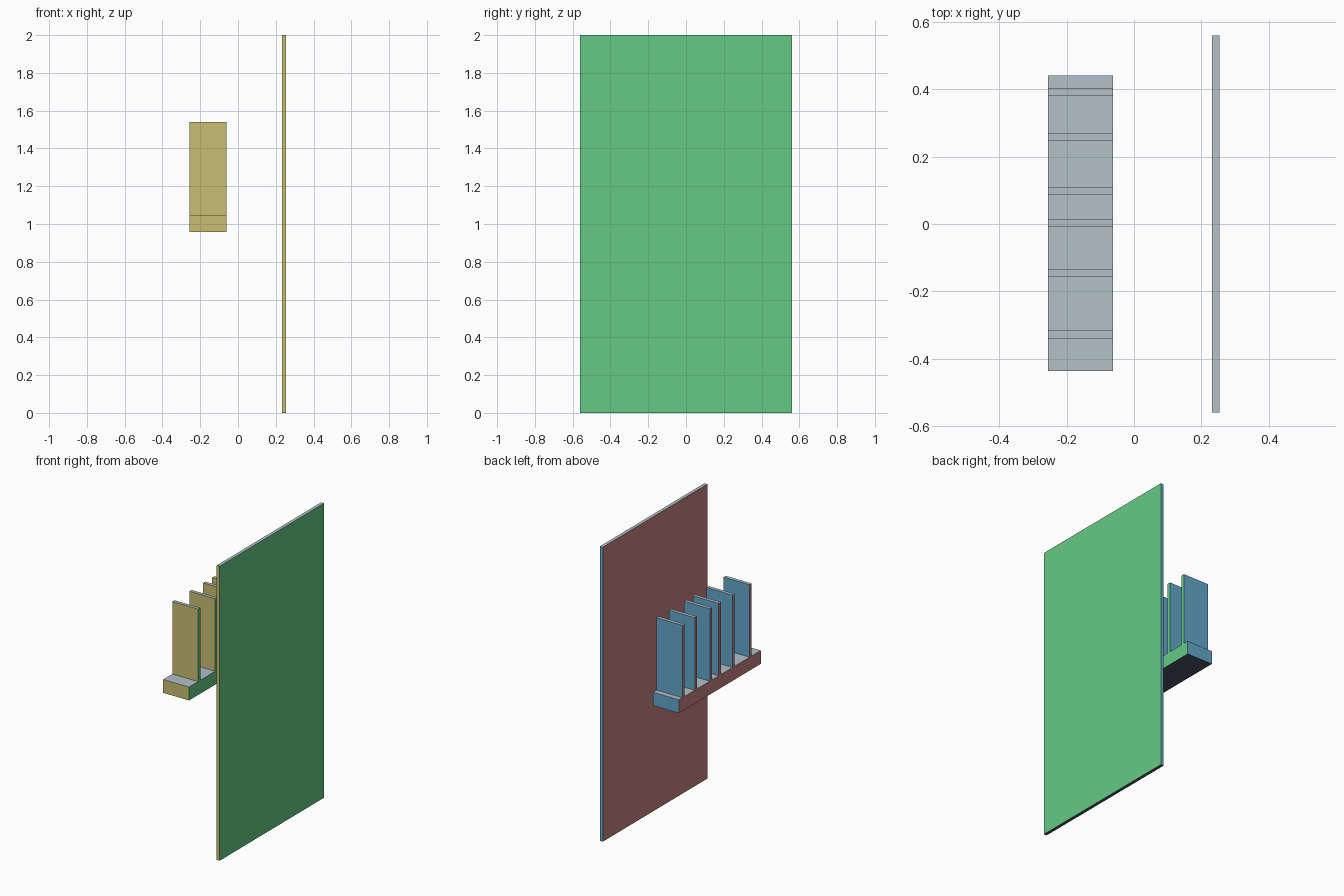
import bpy
import bmesh
from mathutils import Vector

if "Cube" in bpy.data.objects:
    bpy.data.objects.remove(bpy.data.objects["Cube"])


def linear(c):
    c /= 255
    return c / 12.92 if c <= 0.04045 else ((c + 0.055) / 1.055) ** 2.4


def material(name, rgb):
    m = bpy.data.materials.new(name)
    m.diffuse_color = (*[linear(c) for c in rgb], 1)
    m.use_nodes = True
    m.node_tree.nodes["Principled BSDF"].inputs["Base Color"].default_value = m.diffuse_color
    return m


# One colour for each face direction
SIDES = [
    (Vector((0, -1, 0)), material("tan", (200, 191, 116))),
    (Vector((1, 0, 0)), material("green", (101, 202, 133))),
    (Vector((0, 0, 1)), material("pale_grey", (178, 193, 201))),
    (Vector((0, 1, 0)), material("blue", (100, 167, 205))),
    (Vector((-1, 0, 0)), material("dusty_red", (198, 132, 130))),
    (Vector((0, 0, -1)), material("charcoal", (76, 82, 100))),
]


def box(name, x, y, z):
    """Box between (min, max) limits, coloured by face direction."""
    bm = bmesh.new()
    bmesh.ops.create_cube(bm, size=1)
    for v in bm.verts:
        v.co = [sum(r) / 2 + c * (r[1] - r[0]) for r, c in zip((x, y, z), v.co)]
    bm.normal_update()
    for f in bm.faces:
        f.material_index = max(range(6), key=lambda i: f.normal.dot(SIDES[i][0]))
    mesh = bpy.data.meshes.new(name)
    bm.to_mesh(mesh)
    bm.free()
    for _, m in SIDES:
        mesh.materials.append(m)
    ob = bpy.data.objects.new(name, mesh)
    bpy.context.collection.objects.link(ob)
    return ob


# Tall thin panel
box("wall_panel", (0.232, 0.254), (-0.56, 0.56), (0, 2))

# Floating shelf bar
SHELF_X = (-0.256, -0.062)
box("shelf", SHELF_X, (-0.437, 0.441), (0.957, 1.048))

# Upright slats standing on the shelf
for i, y in enumerate((-0.328, -0.145, 0.003, 0.099, 0.259, 0.393)):
    box(f"slat_{i + 1}", SHELF_X, (y - 0.0115, y + 0.0115), (1.048, 1.54))
